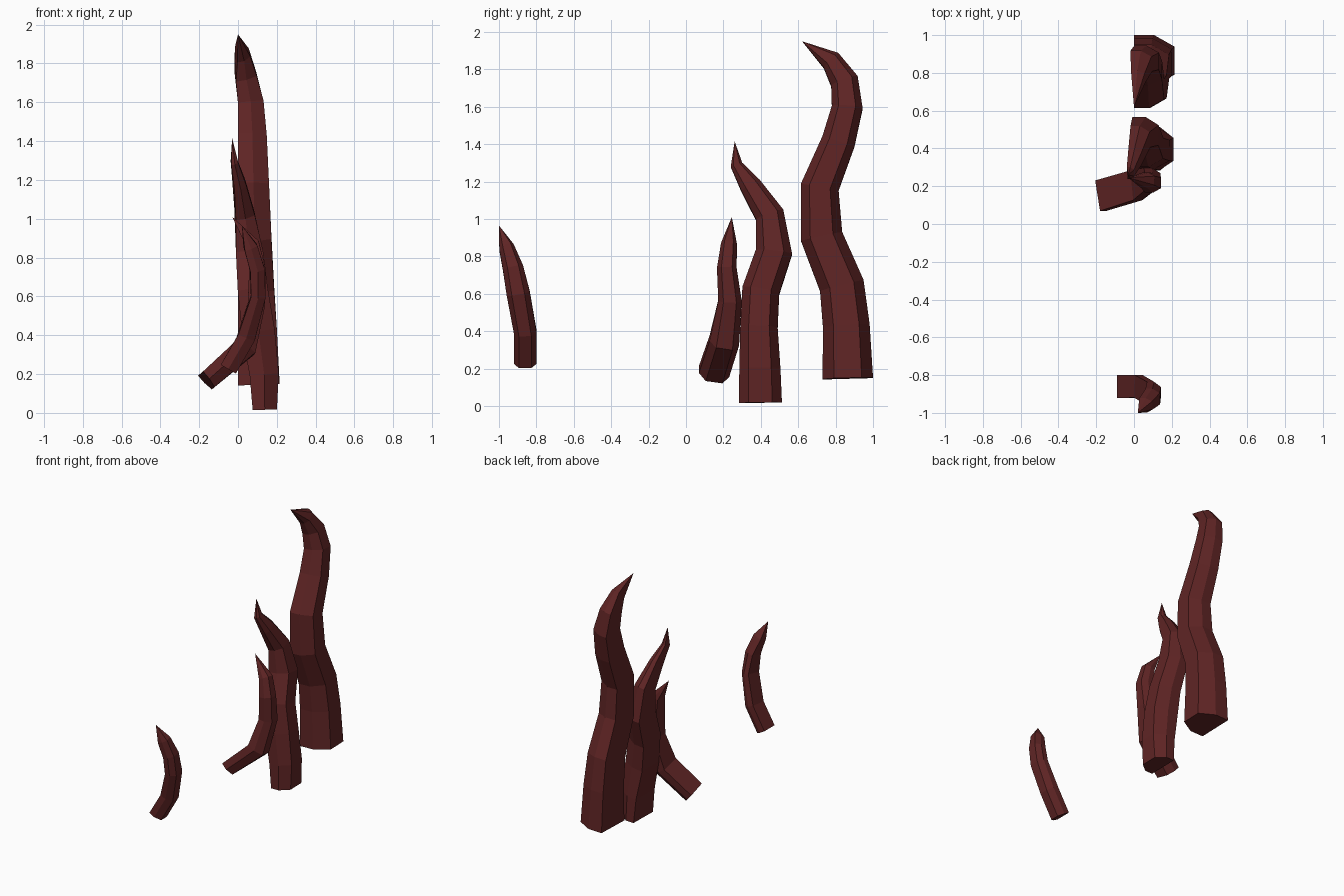
import bpy
import bmesh
from mathutils import Vector

red = bpy.data.materials.new("dark red")
red.diffuse_color = (0.115, 0.018, 0.018, 1)

# Cross-section: flat inner side, chamfered outer side (across thickness, across width)
PROFILE = [(-1, 1), (0, 1), (1, 0.55), (1, -0.55), (0, -1), (-1, -1)]


def tentacle(name, rings, tip):
    """Loft the six-sided profile along rings of (x, y, z, width, thickness) to a point."""
    bm = bmesh.new()
    pts = [Vector(r[:3]) for r in rings] + [Vector(tip)]
    loops = []
    for i, (_, _, _, w, t) in enumerate(rings):
        ahead = (pts[i + 1] - pts[i]).normalized()
        behind = (pts[i] - pts[i - 1]).normalized() if i else ahead
        tangent = (ahead + behind).normalized()
        side = Vector((0, 1, 0))
        side = (side - tangent * side.dot(tangent)).normalized()
        out = side.cross(tangent)
        loops.append([bm.verts.new(pts[i] + out * u * t / 2 + side * v * w / 2)
                      for u, v in PROFILE])
    n = len(PROFILE)
    for a, b in zip(loops, loops[1:]):
        for k in range(n):
            j = (k + 1) % n
            bm.faces.new((a[k], a[j], b[j], b[k]))
    end = bm.verts.new(pts[-1])
    for k in range(n):
        bm.faces.new((loops[-1][k], loops[-1][(k + 1) % n], end))
    bm.faces.new(loops[0])
    bmesh.ops.recalc_face_normals(bm, faces=bm.faces[:])
    mesh = bpy.data.meshes.new(name)
    bm.to_mesh(mesh)
    bm.free()
    mesh.materials.append(red)
    obj = bpy.data.objects.new(name, mesh)
    bpy.context.collection.objects.link(obj)


# Tallest, hooked tentacle at the back
tentacle("tall_tentacle", [
    (0.107, 0.865, 0.148, 0.27, 0.215),
    (0.10, 0.857, 0.43, 0.25, 0.20),
    (0.093, 0.833, 0.645, 0.24, 0.186),
    (0.086, 0.725, 0.907, 0.225, 0.172),
    (0.08, 0.715, 1.17, 0.205, 0.16),
    (0.075, 0.815, 1.415, 0.18, 0.147),
    (0.066, 0.862, 1.60, 0.165, 0.132),
    (0.04, 0.847, 1.74, 0.15, 0.11),
    (0.025, 0.775, 1.85, 0.11, 0.07),
], (0, 0.62, 1.95))

# Medium wavy tentacle
tentacle("medium_tentacle", [
    (0.138, 0.398, 0.018, 0.23, 0.125),
    (0.135, 0.395, 0.20, 0.22, 0.15),
    (0.105, 0.39, 0.42, 0.20, 0.17),
    (0.078, 0.40, 0.62, 0.20, 0.155),
    (0.06, 0.47, 0.825, 0.195, 0.14),
    (0.035, 0.447, 1.025, 0.155, 0.10),
    (0.008, 0.345, 1.18, 0.115, 0.065),
    (-0.018, 0.27, 1.29, 0.065, 0.037),
], (-0.03, 0.26, 1.415))

# Small tentacle with a bent root
tentacle("bent_tentacle", [
    (-0.16, 0.15, 0.165, 0.165, 0.10),
    (0.037, 0.205, 0.335, 0.16, 0.115),
    (0.095, 0.235, 0.56, 0.125, 0.09),
    (0.10, 0.218, 0.74, 0.105, 0.085),
    (0.075, 0.23, 0.87, 0.085, 0.07),
], (-0.03, 0.245, 1.01))

# Separate small tentacle at the front
tentacle("front_tentacle", [
    (-0.05, -0.86, 0.225, 0.12, 0.09),
    (0.045, -0.86, 0.39, 0.12, 0.09),
    (0.105, -0.897, 0.60, 0.125, 0.075),
    (0.10, -0.925, 0.74, 0.11, 0.075),
    (0.065, -0.96, 0.855, 0.08, 0.07),
], (0.02, -1.0, 0.965))
